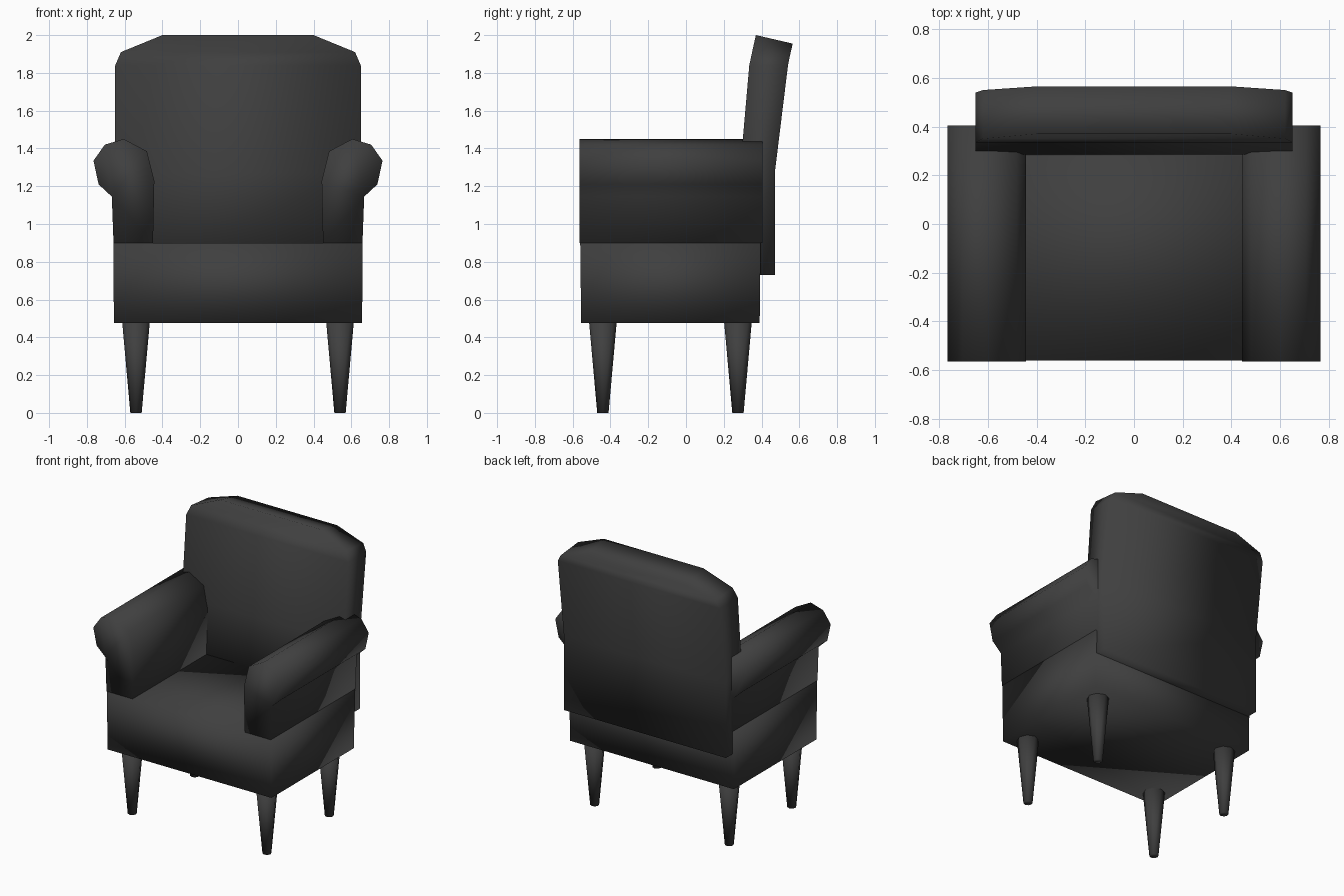
import bpy, bmesh, math

cube = bpy.data.objects.get("Cube")
if cube:
    bpy.data.objects.remove(cube, do_unlink=True)

fabric = bpy.data.materials.new("charcoal")
fabric.use_nodes = True
colour = (0.05, 0.05, 0.05, 1)
fabric.diffuse_color = colour
fabric.node_tree.nodes["Principled BSDF"].inputs["Base Color"].default_value = colour


def loft(name, loops):
    """Skin equal-length loops of points and cap both ends, shaded smooth."""
    bm = bmesh.new()
    rings = [[bm.verts.new(p) for p in loop] for loop in loops]
    n = len(rings[0])
    for a, b in zip(rings, rings[1:]):
        for i in range(n):
            j = (i + 1) % n
            bm.faces.new((a[i], a[j], b[j], b[i]))
    bm.faces.new(rings[0][::-1])
    bm.faces.new(rings[-1])
    bmesh.ops.recalc_face_normals(bm, faces=bm.faces[:])
    for f in bm.faces:
        f.smooth = True
    mesh = bpy.data.meshes.new(name)
    bm.to_mesh(mesh)
    bm.free()
    mesh.materials.append(fabric)
    obj = bpy.data.objects.new(name, mesh)
    bpy.context.collection.objects.link(obj)
    return obj


def rectangle(w, y0, y1, z0, z1):
    return [(-w, y0, z0), (w, y0, z0), (w, y1, z1), (-w, y1, z1)]


def circle(x, y, z, r, sides=8):
    turn = [2 * math.pi * i / sides for i in range(sides)]
    return [(x + r * math.cos(a), y + r * math.sin(a), z) for a in turn]


# Seat block
loft("seat", [rectangle(0.657, -0.555, 0.39, 0.475, 0.475),
              rectangle(0.66, -0.56, 0.395, 0.9, 0.9)])

# Leaning backrest: half width, front y, back y, front z, back z
back_rows = [(0.65, 0.28, 0.47, 0.73, 0.73),
             (0.65, 0.285, 0.47, 1.27, 1.27),
             (0.65, 0.335, 0.54, 1.84, 1.84),
             (0.62, 0.35, 0.55, 1.91, 1.89),
             (0.40, 0.37, 0.565, 2.0, 1.955)]
loft("backrest", [rectangle(*row) for row in back_rows])

# Rolled arms: one profile run front to back, mirrored
arm_profile = [(0.45, 0.9), (0.443, 1.23), (0.482, 1.385), (0.605, 1.45), (0.705, 1.42),
               (0.765, 1.335), (0.738, 1.21), (0.668, 1.145), (0.659, 0.9)]
for side, s in (("left", 1), ("right", -1)):
    loft(side + "_arm", [[(s * x, y, z) for x, z in arm_profile] for y in (-0.565, 0.405)])
    # Tapered legs
    for end, y in (("front", -0.44), ("back", 0.275)):
        loft(f"{end}_{side}_leg", [circle(s * 0.54, y, 0, 0.03),
                                   circle(s * 0.54, y, 0.48, 0.073)])
